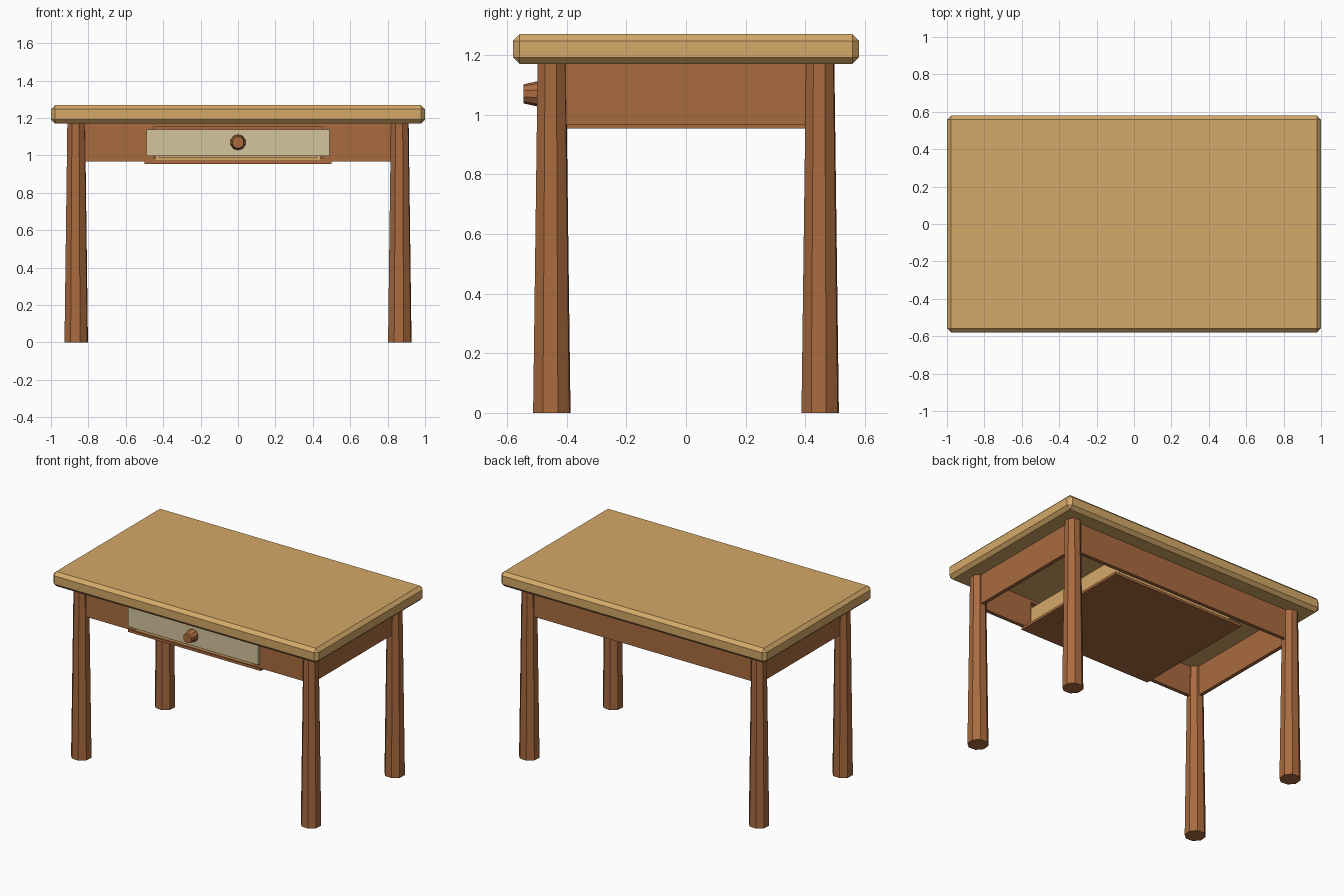
import bpy, math

if "Cube" in bpy.data.objects:
    bpy.data.objects.remove(bpy.data.objects["Cube"])


def colour(name, r, g, b):
    def lin(c):
        c /= 255
        return c / 12.92 if c <= 0.04045 else ((c + 0.055) / 1.055) ** 2.4
    m = bpy.data.materials.new(name)
    m.diffuse_color = (lin(r), lin(g), lin(b), 1)
    m.use_nodes = True
    m.node_tree.nodes["Principled BSDF"].inputs["Base Color"].default_value = m.diffuse_color
    return m


TAN = colour("tan_wood", 212, 169, 104)
BROWN = colour("brown_wood", 170, 107, 63)
PALE = colour("pale_wood", 212, 197, 158)


def box(name, x, y, z, mat):
    """Box from (min, max) ranges on each axis."""
    bpy.ops.mesh.primitive_cube_add(size=1, location=[sum(r) / 2 for r in (x, y, z)])
    ob = bpy.context.object
    ob.name = name
    ob.scale = [r[1] - r[0] for r in (x, y, z)]
    bpy.ops.object.transform_apply(location=False, rotation=False, scale=True)
    ob.data.materials.append(mat)
    return ob


def cone(name, loc, r1, r2, depth, mat, sides=8, rot=(0, 0, 0)):
    bpy.ops.mesh.primitive_cone_add(vertices=sides, radius1=r1, radius2=r2,
                                    depth=depth, location=loc, rotation=rot)
    ob = bpy.context.object
    ob.name = name
    ob.data.materials.append(mat)
    return ob


# Table top with chamfered edges
top = box("table_top", (-1, 1), (-0.58, 0.58), (1.17, 1.27), TAN)
bevel = top.modifiers.new("chamfer", "BEVEL")
bevel.width = 0.022
bevel.segments = 1

# Tapered legs
for sx, side in ((-1, "left"), (1, "right")):
    for sy, end in ((-1, "front"), (1, "back")):
        cone(f"{end}_{side}_leg", (sx * 0.865, sy * 0.45, 0.587), 0.066, 0.050,
             1.174, BROWN, rot=(0, 0, math.radians(18)))

# Side and back aprons
for s, side in ((-1, "left"), (1, "right")):
    box(f"{side}_apron", sorted((s * 0.855, s * 0.88)), (-0.43, 0.43), (0.968, 1.172), BROWN)
box("back_apron", (-0.855, 0.855), (0.44, 0.465), (0.968, 1.172), BROWN)

# Front apron framing the drawer opening
FRONT = (-0.465, -0.44)
box("front_apron_left", (-0.855, -0.45), FRONT, (0.968, 1.172), BROWN)
box("front_apron_right", (0.45, 0.855), FRONT, (0.968, 1.172), BROWN)
box("front_apron_upper_rail", (-0.45, 0.45), FRONT, (1.152, 1.172), BROWN)
box("front_apron_lower_rail", (-0.45, 0.45), FRONT, (0.968, 0.985), BROWN)

# Board carrying the drawer
box("drawer_shelf", (-0.5, 0.5), (-0.47, 0.42), (0.953, 0.97), BROWN)

# Drawer box
for s, side in ((-1, "left"), (1, "right")):
    box(f"drawer_{side}_wall", sorted((s * 0.42, s * 0.44)), (-0.465, 0.38), (0.975, 1.12), TAN)
box("drawer_back_wall", (-0.42, 0.42), (0.36, 0.38), (0.975, 1.12), TAN)
box("drawer_floor", (-0.42, 0.42), (-0.465, 0.36), (0.975, 0.99), TAN)

# Drawer face and knob
box("drawer_front", (-0.49, 0.49), (-0.485, -0.465), (0.997, 1.14), PALE)
cone("knob_base", (0, -0.49, 1.07), 0.042, 0.042, 0.02, BROWN, 10, (math.pi / 2, 0, 0))
cone("knob_tip", (0, -0.5225, 1.07), 0.042, 0.032, 0.045, BROWN, 10, (math.pi / 2, 0, 0))
